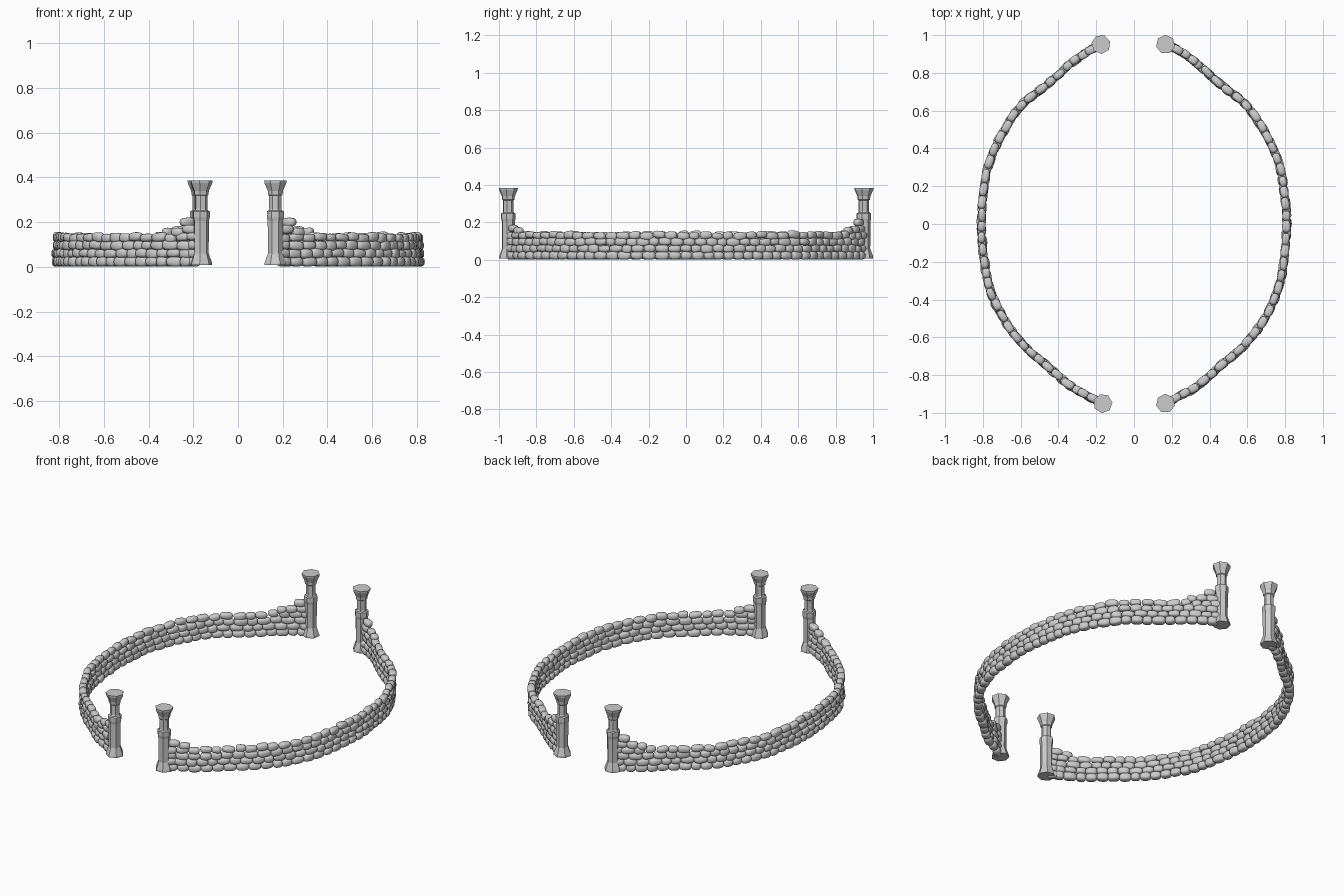
import bpy, bmesh, math, random
from mathutils import Vector, Matrix

if "Cube" in bpy.data.objects:
    bpy.data.objects.remove(bpy.data.objects["Cube"])

random.seed(7)

# Wall centre line for the right half, back to front
PATH = [(0.19, 0.945), (0.31, 0.87), (0.45, 0.745), (0.59, 0.635), (0.69, 0.49),
        (0.765, 0.33), (0.797, 0.16), (0.808, 0.0), (0.797, -0.16), (0.765, -0.34),
        (0.69, -0.50), (0.59, -0.635), (0.45, -0.76), (0.33, -0.86), (0.19, -0.94)]


def smooth_path(points, steps=12):
    """Catmull-Rom curve through the points."""
    p = [Vector(q) for q in points]
    p = [2 * p[0] - p[1]] + p + [2 * p[-1] - p[-2]]
    out = []
    for a, b, c, d in zip(p, p[1:], p[2:], p[3:]):
        for i in range(steps):
            t = i / steps
            out.append(0.5 * (2 * b + (c - a) * t + (2 * a - 5 * b + 4 * c - d) * t ** 2
                              + (3 * b - a - 3 * c + d) * t ** 3))
    return out + [p[-2]]


def at_length(path, s):
    """Position and direction at arc length s."""
    for a, b in zip(path, path[1:]):
        d = (b - a).length
        if s <= d:
            break
        s -= d
    direction = (b - a).normalized()
    return a + direction * s, direction


def stone_template():
    """Evenly divided cube as plain coordinates and faces."""
    bm = bmesh.new()
    bmesh.ops.create_cube(bm, size=2)
    bmesh.ops.subdivide_edges(bm, edges=bm.edges[:], cuts=3, use_grid_fill=True)
    bm.verts.index_update()
    coords = [v.co.copy() for v in bm.verts]
    faces = [[v.index for v in f.verts] for f in bm.faces]
    bm.free()
    return coords, faces


COORDS, FACES = stone_template()


def add_stone(bm, path, s, z, length, depth, height, tilt=0.05):
    """One rounded field stone lying along the wall."""
    pos, direction = at_length(path, s)
    yaw = math.atan2(direction.y, direction.x) + random.uniform(-0.1, 0.1)
    side = Vector((-direction.y, direction.x)) * random.uniform(-0.003, 0.003)
    m = (Matrix.Translation((pos.x + side.x, pos.y + side.y, z))
         @ Matrix.Rotation(yaw, 4, 'Z')
         @ Matrix.Rotation(random.uniform(-tilt, tilt), 4, 'Y')
         @ Matrix.Diagonal((length / 2, depth / 2, height / 2, 1)))
    k = random.uniform(2.5, 3.3)
    skew = random.uniform(-0.12, 0.12)
    verts = []
    for c in COORDS:
        p = c / sum(abs(q) ** k for q in c) ** (1 / k)
        p.z *= 1 + skew * p.x
        verts.append(bm.verts.new(m @ p))
    for f in FACES:
        bm.faces.new([verts[i] for i in f]).smooth = True


def finish(bm, name):
    mesh = bpy.data.meshes.new(name)
    bm.to_mesh(mesh)
    bm.free()
    obj = bpy.data.objects.new(name, mesh)
    bpy.context.collection.objects.link(obj)


# Dry stone walls, one on each side
for name, sx in (("left_wall", -1), ("right_wall", 1)):
    path = smooth_path([(sx * x, y) for x, y in PATH])
    total = sum((b - a).length for a, b in zip(path, path[1:]))
    bm = bmesh.new()
    # four courses, the top one looser and uneven
    for row, (z, height, depth) in enumerate(((0.023, 0.044, 0.048), (0.060, 0.042, 0.046),
                                              (0.096, 0.042, 0.044), (0.131, 0.040, 0.042))):
        s = 0.0 if row % 2 == 0 else -0.025
        top = row == 3
        while s < total:
            length = random.uniform(0.05, 0.074)
            h = height * random.uniform(0.88, 1.08) if row else height
            dz = random.uniform(-0.005, 0.005) if top else random.uniform(-0.002, 0.002)
            mid = min(max(s + length / 2, 0.01), total - 0.01)
            add_stone(bm, path, mid, z + (dz if row else 0), length + 0.003,
                      depth * random.uniform(0.92, 1.06), h,
                      0.12 if top else 0.05 * (row > 0))
            s += length + (random.choice((0, 0, 0.006)) if top else 0)
    # stepped stones rising to the gate pillars, higher at the back
    for s, z, length in ((0.03, 0.165, 0.07), (0.09, 0.162, 0.062), (0.145, 0.155, 0.055),
                         (0.045, 0.200, 0.065), (total - 0.03, 0.168, 0.07),
                         (total - 0.09, 0.155, 0.06)):
        add_stone(bm, path, s, z, length, 0.043, 0.04, 0.06)
    finish(bm, name)

# Seven-sided gate pillars: flared foot, lower shaft, collar, thin shaft, flared capital
PROFILE = [(0.050, 0.008), (0.049, 0.018), (0.037, 0.052), (0.034, 0.060), (0.035, 0.205),
           (0.039, 0.222), (0.039, 0.248), (0.031, 0.252), (0.028, 0.258), (0.028, 0.318),
           (0.033, 0.322), (0.035, 0.340), (0.050, 0.374), (0.051, 0.385)]
SIDES = 7
for name, x, y, turn in (("back_left_pillar", -0.175, 0.951, 0.3),
                         ("back_right_pillar", 0.167, 0.951, 1.57),
                         ("front_left_pillar", -0.165, -0.95, 0.1),
                         ("front_right_pillar", 0.167, -0.95, 1.57)):
    bm = bmesh.new()
    rings = [[bm.verts.new((x + r * math.cos(turn + math.tau * i / SIDES),
                            y + r * math.sin(turn + math.tau * i / SIDES), z))
              for i in range(SIDES)] for r, z in PROFILE]
    for a, b in zip(rings, rings[1:]):
        for i in range(SIDES):
            j = (i + 1) % SIDES
            bm.faces.new((a[i], a[j], b[j], b[i]))
    bm.faces.new(rings[0][::-1])
    bm.faces.new(rings[-1])
    finish(bm, name)
